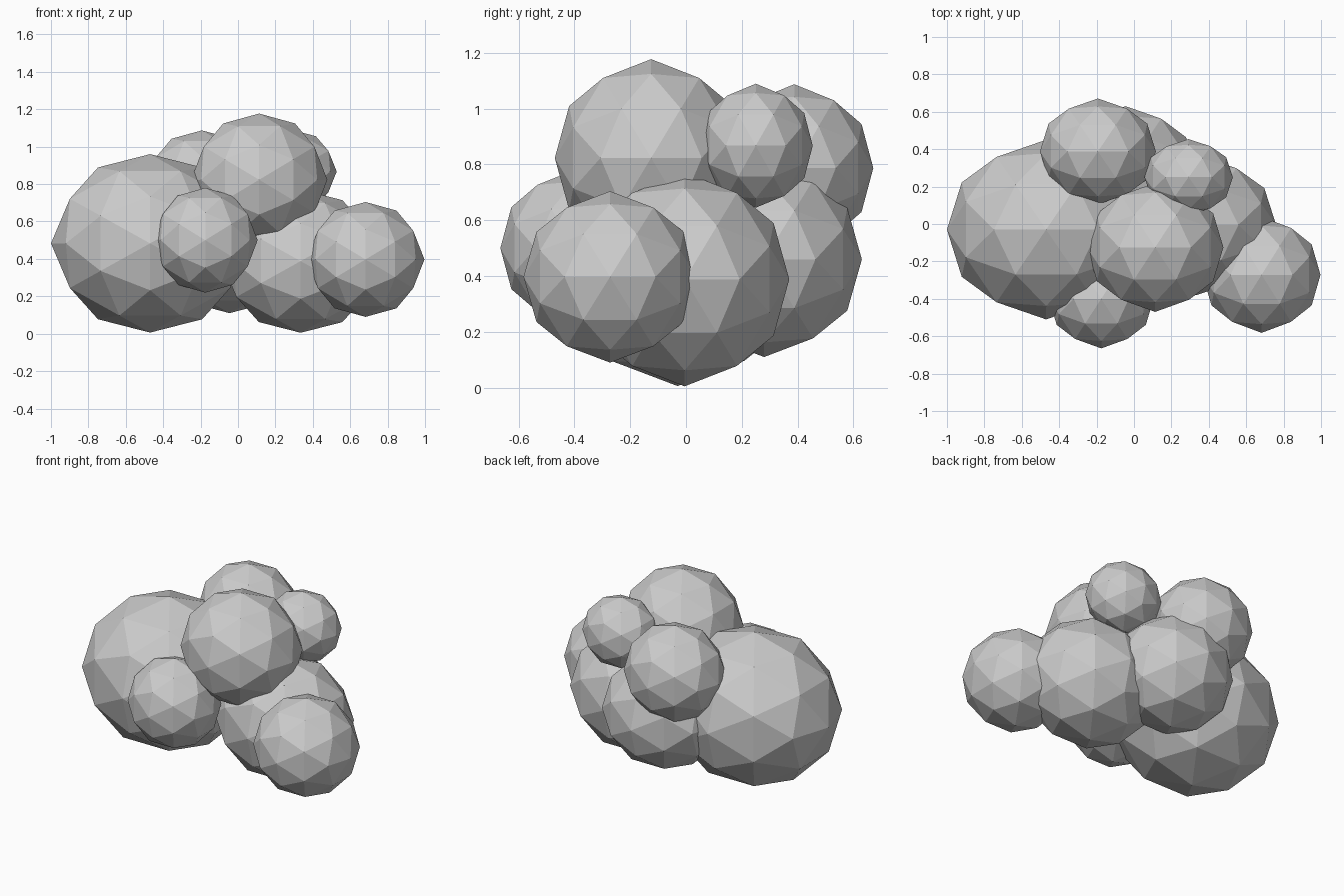
import bpy
import math
from mathutils import Matrix

if "Cube" in bpy.data.objects:
    bpy.data.objects.remove(bpy.data.objects["Cube"])

# Tilt that puts an icosphere edge midpoint on each axis
TILT = Matrix.Rotation(-math.atan(1 / ((1 + 5 ** 0.5) / 2)), 4, 'Y')


def puff(name, centre, radii):
    """Low-poly faceted ball, stretched to the given radii."""
    bpy.ops.mesh.primitive_ico_sphere_add(subdivisions=2, radius=1)
    ob = bpy.context.object
    ob.name = name
    ob.data.transform(TILT)
    ob.data.transform(Matrix.Diagonal((*radii, 1)))
    ob.location = centre
    bpy.ops.object.shade_flat()
    return ob


# Lower puffs
puff("large_left_puff", (-0.47, -0.03, 0.483), (0.53, 0.48, 0.477))
puff("middle_right_puff", (0.335, -0.005, 0.388), (0.425, 0.375, 0.383))
puff("back_puff", (-0.045, 0.28, 0.46), (0.38, 0.35, 0.35))
puff("right_end_puff", (0.682, -0.272, 0.397), (0.315, 0.31, 0.307))
puff("front_puff", (-0.175, -0.40, 0.50), (0.28, 0.265, 0.28))

# Upper puffs
puff("top_puff", (0.113, -0.125, 0.823), (0.365, 0.345, 0.354))
puff("top_back_left_puff", (-0.193, 0.388, 0.787), (0.31, 0.283, 0.30))
puff("top_back_right_puff", (0.292, 0.25, 0.867), (0.236, 0.204, 0.222))
